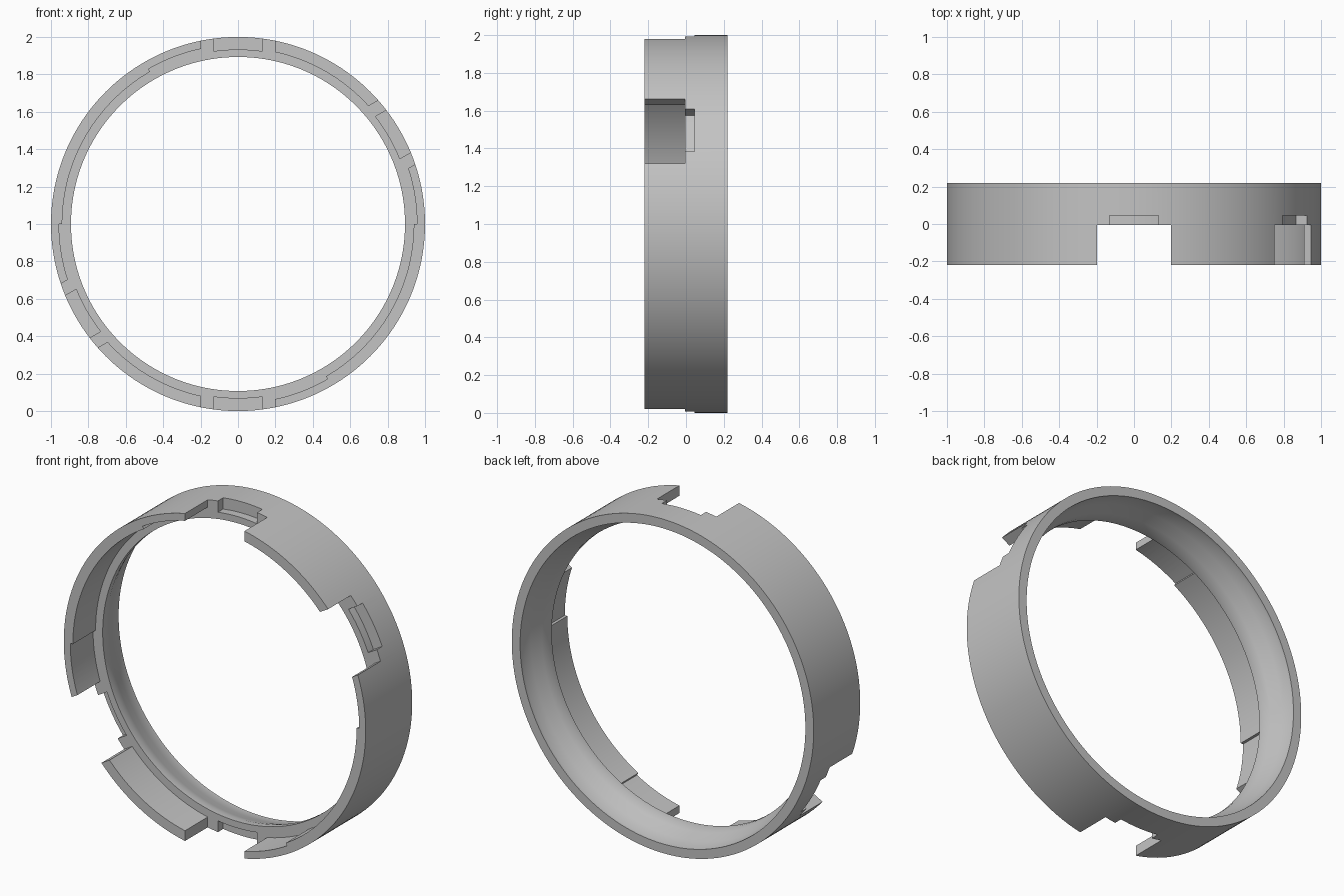
import bpy, bmesh
from math import sin, cos, radians, sqrt, pi
from mathutils import Matrix, Vector

old = bpy.data.objects.get("Cube")
if old:
    bpy.data.objects.remove(old, do_unlink=True)

SEGS = 192
FLOOR = -0.005                 # front face of the inner flange
FRONT, BACK = -0.22, 0.22
THICK, THIN = 0.94, 0.957      # inner radii of the front wall
CENTRE = Vector((0, 0, 1))

grey = bpy.data.materials.new("plain grey")
grey.use_nodes = True
grey.diffuse_color = (0.55, 0.55, 0.55, 1)
grey.node_tree.nodes["Principled BSDF"].inputs["Base Color"].default_value = (0.55, 0.55, 0.55, 1)


def finish(bm, name):
    bmesh.ops.recalc_face_normals(bm, faces=bm.faces)
    mesh = bpy.data.meshes.new(name)
    bm.to_mesh(mesh)
    bm.free()
    mesh.materials.append(grey)
    ob = bpy.data.objects.new(name, mesh)
    ob.location = CENTRE
    bpy.context.collection.objects.link(ob)
    return ob


def lathe(name, profile):
    """Revolve a closed (radius, y) profile around the y axis."""
    bm = bmesh.new()
    rings = []
    for i in range(SEGS):
        a = 2 * pi * i / SEGS
        rings.append([bm.verts.new((r * cos(a), y, r * sin(a))) for r, y in profile])
    n = len(profile)
    for i in range(SEGS):
        p, q = rings[i], rings[(i + 1) % SEGS]
        for j in range(n):
            k = (j + 1) % n
            bm.faces.new((p[j], p[k], q[k], q[j]))
    return finish(bm, name)


def prism(name, outline, y0, y1, degrees):
    """Extrude an (x, z) outline along y, then turn it around the ring."""
    bm = bmesh.new()
    face = bm.faces.new([bm.verts.new((x, y0, z)) for x, z in outline])
    new = bmesh.ops.extrude_face_region(bm, geom=[face])["geom"]
    for v in new:
        if isinstance(v, bmesh.types.BMVert):
            v.co.y = y1
    bmesh.ops.rotate(bm, verts=bm.verts, matrix=Matrix.Rotation(radians(-degrees), 3, 'Y'))
    return finish(bm, name)


def cut(target, cutter):
    mod = target.modifiers.new("cut", 'BOOLEAN')
    mod.operation = 'DIFFERENCE'
    mod.solver = 'EXACT'
    mod.object = cutter
    bpy.context.view_layer.objects.active = target
    bpy.ops.object.modifier_apply(modifier=mod.name)
    bpy.data.objects.remove(cutter, do_unlink=True)


# Ring: thin front wall, inner flange and flared back
ring = lathe("locking_ring", [
    (1, FRONT), (1, BACK), (0.945, BACK), (0.945, 0.2), (0.93, 0.14),
    (0.905, 0.07), (0.893, 0.03), (0.893, FLOOR), (THICK, FLOOR), (THICK, FRONT)])

# Recessed sectors of the wall's inner side, one after each gap
step = 360 / SEGS
count = round(30 / step)
arc = [radians(i * step) for i in range(count + 1)]
sector = [(THIN * cos(a), THIN * sin(a)) for a in arc]
sector += [(0.85 * cos(a), 0.85 * sin(a)) for a in reversed(arc)]
for start in (0, 90, 180, 270):
    cut(ring, prism("sector_cutter", sector, -0.4, FLOOR, start))

# Gaps through the wall, each with a shallow pocket in the flange
gap = [(0.8, -0.197), (1.2, -0.197), (1.2, 0.197), (0.8, 0.197)]
side = [0.13 * i / 8 for i in range(-8, 9)]
pocket = [(sqrt(0.933 ** 2 - t * t), t) for t in side] + [(1.1, 0.13), (1.1, -0.13)]
for angle in (30, 90, 210, 270):
    cut(ring, prism("gap_cutter", gap, -0.4, FLOOR, angle))
    cut(ring, prism("pocket_cutter", pocket, -0.1, 0.045, angle))

bpy.ops.object.select_all(action='DESELECT')
ring.select_set(True)
bpy.context.view_layer.objects.active = ring
bpy.ops.object.shade_smooth_by_angle(angle=radians(30))
